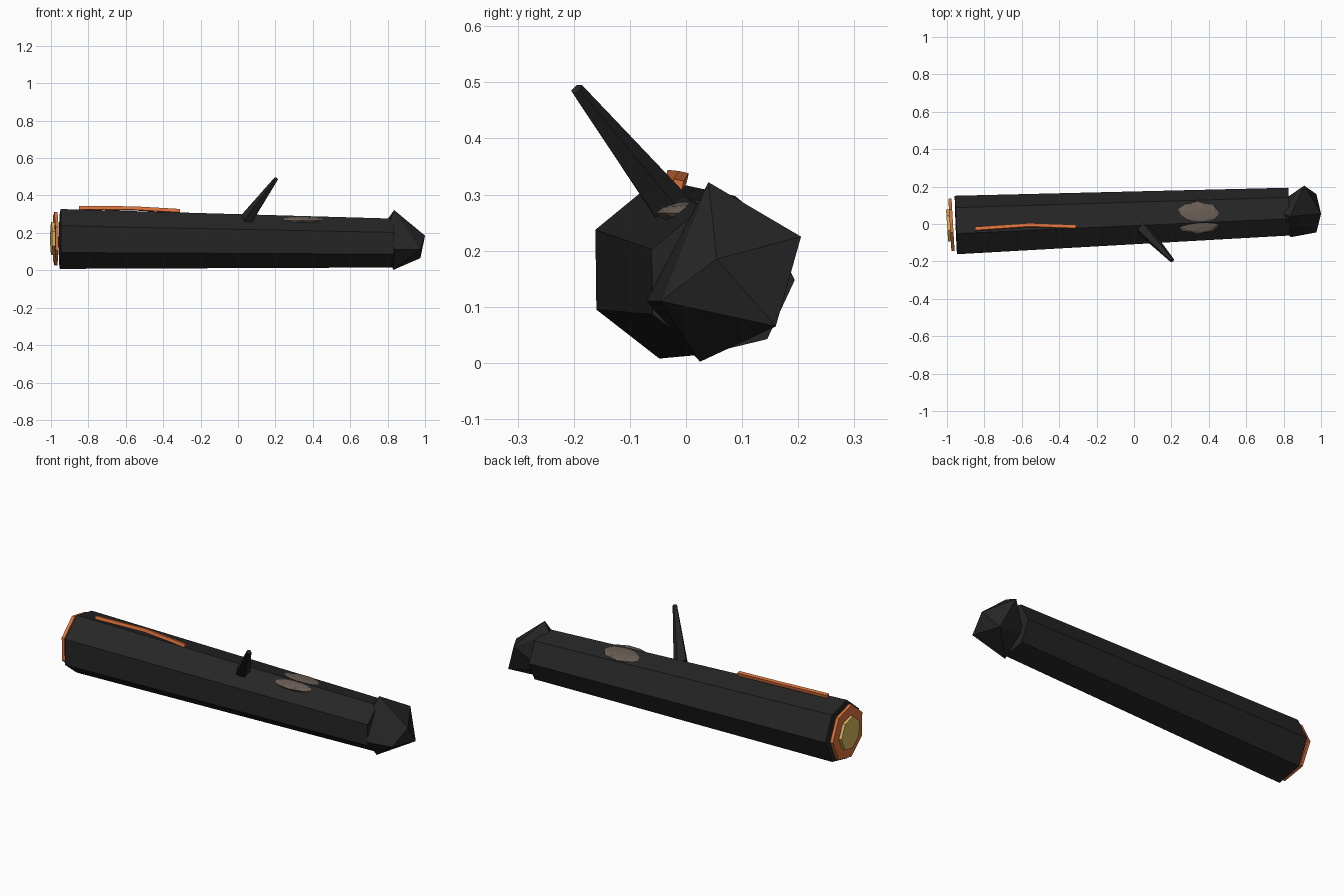
import bpy, bmesh, math
from mathutils import Vector, Matrix

if "Cube" in bpy.data.objects:
    bpy.data.objects.remove(bpy.data.objects["Cube"])


def material(name, rgb):
    m = bpy.data.materials.new(name)
    m.diffuse_color = (*rgb, 1)
    m.use_nodes = True
    m.node_tree.nodes["Principled BSDF"].inputs["Base Color"].default_value = m.diffuse_color
    return m


CHAR = material("charred black", (0.019, 0.019, 0.019))
EMBER = material("ember orange", (0.72, 0.17, 0.045))
GLOW = material("glowing yellow", (0.70, 0.48, 0.12))
ASH = material("ash brown", (0.14, 0.11, 0.09))


def finish(bm, name, mat):
    bmesh.ops.recalc_face_normals(bm, faces=bm.faces)
    me = bpy.data.meshes.new(name)
    bm.to_mesh(me)
    bm.free()
    me.materials.append(mat)
    ob = bpy.data.objects.new(name, me)
    bpy.context.collection.objects.link(ob)
    return ob


def tapered(name, mat, path, radii, sides, phase=0.0, side=(0, 1, 0)):
    """Sweep a polygon along a path; phase is the angle from the side axis."""
    bm = bmesh.new()
    pts = [Vector(p) for p in path]
    axis = (pts[-1] - pts[0]).normalized()
    u = Vector(side)
    u = (u - axis * u.dot(axis)).normalized()
    v = axis.cross(u)
    rings = []
    for p, r in zip(pts, radii):
        angles = [math.radians(phase) + math.tau * i / sides for i in range(sides)]
        rings.append([bm.verts.new(p + r * (math.cos(a) * u + math.sin(a) * v)) for a in angles])
    for a, b in zip(rings, rings[1:]):
        for i in range(sides):
            j = (i + 1) % sides
            bm.faces.new((a[i], a[j], b[j], b[i]))
    bm.faces.new(rings[0])
    bm.faces.new(rings[-1])
    return finish(bm, name, mat)


# Seven-sided charred log, thinner to the right
tapered("log", CHAR, [(-0.952, -0.013, 0.168), (0.83, 0.06, 0.146)], [0.164, 0.134], 7, 0.7)

# Glowing cut end: two thin plates standing just off the log
tapered("ember_ring", EMBER, [(-0.984, -0.012, 0.170), (-0.967, -0.011, 0.170)], [0.147] * 2, 7, 0.7)
tapered("ember_core", GLOW, [(-0.999, -0.013, 0.170), (-0.984, -0.012, 0.170)], [0.09] * 2, 7, 0.7)

# Broken twig stub
tapered("twig", CHAR, [(0.05, -0.028, 0.275), (0.204, -0.195, 0.488)], [0.038, 0.012], 5, 20)

# Glowing crack along the top ridge
tapered("glowing_crack", EMBER,
        [(-0.85, -0.026, 0.333), (-0.56, -0.006, 0.331), (-0.31, -0.015, 0.317)],
        [0.013] * 3, 4, 32)

# Ash patch: flattened ball half sunk in the log
bm = bmesh.new()
bmesh.ops.create_icosphere(bm, subdivisions=2, radius=1,
                           matrix=Matrix.Translation((0.34, 0.033, 0.267))
                           @ Matrix.Diagonal((0.14, 0.087, 0.023, 1)))
finish(bm, "ash_patch", ASH)

# Faceted, broken knob on the right end
bm = bmesh.new()
for p in [(1.0, 0.055, 0.185), (0.835, 0.04, 0.322), (0.91, 0.205, 0.225),
          (0.975, 0.16, 0.065), (0.83, 0.025, 0.002), (0.975, -0.045, 0.11),
          (0.84, -0.07, 0.11), (0.79, 0.06, 0.26), (0.79, -0.03, 0.19),
          (0.80, 0.13, 0.10)]:
    bm.verts.new(p)
bmesh.ops.convex_hull(bm, input=bm.verts)
finish(bm, "broken_knob", CHAR)
